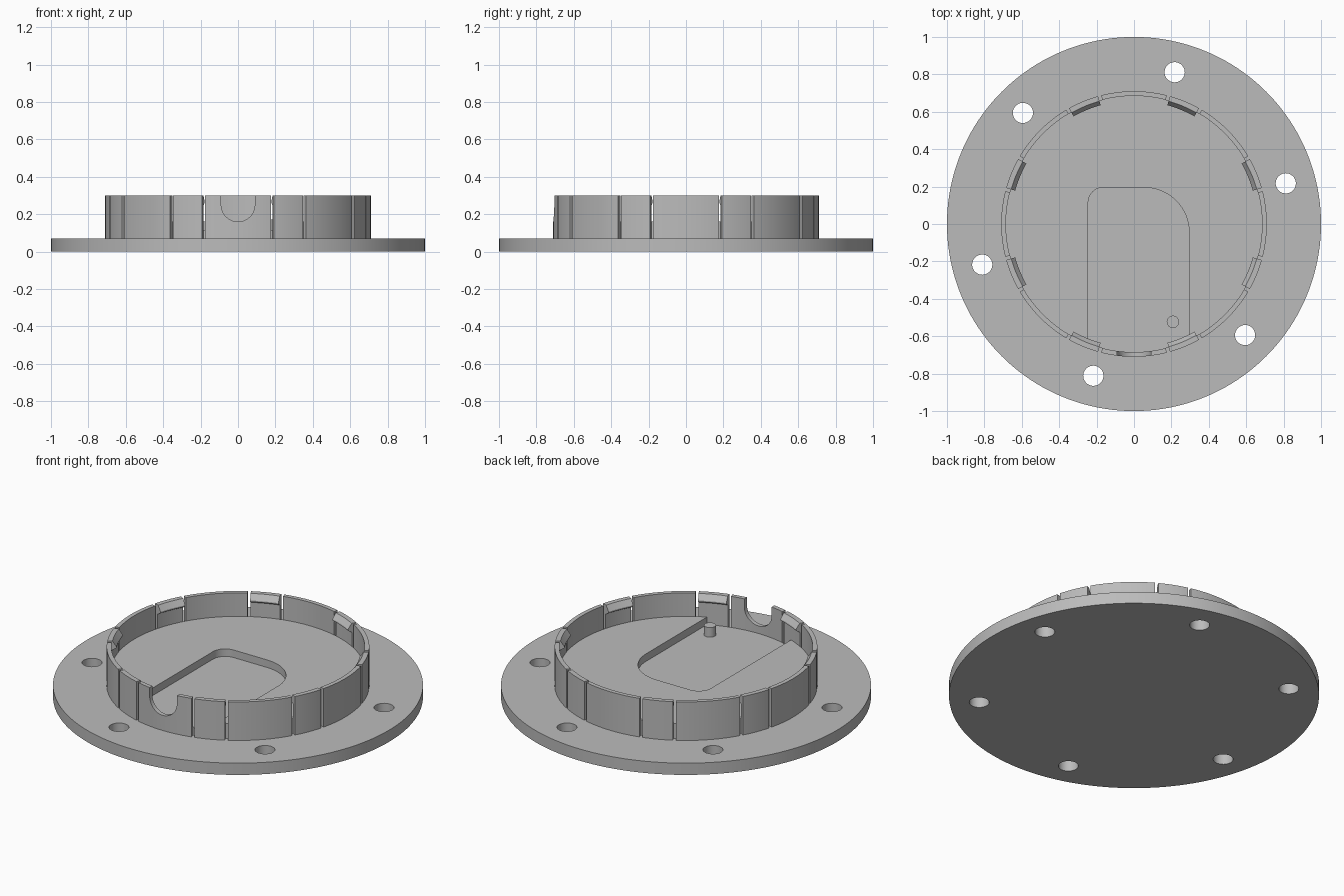
import bpy, bmesh, math
from math import sin, cos, radians, pi

if "Cube" in bpy.data.objects:
    bpy.data.objects.remove(bpy.data.objects["Cube"])

BASE_TOP, FLOOR_TOP, POCKET_Z, WALL_TOP = 0.07, 0.16, 0.115, 0.30
R_OUT, R_IN = 0.71, 0.685

grey = bpy.data.materials.new("plain grey")
grey.diffuse_color = (0.5, 0.5, 0.5, 1)
grey.use_nodes = True
grey.node_tree.nodes["Principled BSDF"].inputs["Base Color"].default_value = grey.diffuse_color


def make(name, bm):
    bmesh.ops.recalc_face_normals(bm, faces=bm.faces)
    me = bpy.data.meshes.new(name)
    bm.to_mesh(me)
    bm.free()
    me.materials.append(grey)
    ob = bpy.data.objects.new(name, me)
    bpy.context.collection.objects.link(ob)
    return ob


def prism(name, outline, z0, z1):
    """Extrude a flat outline from z0 to z1."""
    bm = bmesh.new()
    f = bm.faces.new([bm.verts.new((x, y, z0)) for x, y in outline])
    top = bmesh.ops.extrude_face_region(bm, geom=[f])["geom"]
    bmesh.ops.translate(bm, vec=(0, 0, z1 - z0),
                        verts=[v for v in top if isinstance(v, bmesh.types.BMVert)])
    return make(name, bm)


def arc(cx, cy, r, a0, a1, n):
    return [(cx + r * cos(radians(a0 + (a1 - a0) * i / n)),
             cy + r * sin(radians(a0 + (a1 - a0) * i / n))) for i in range(n + 1)]


def disc(name, x, y, r, z0, z1, n):
    return prism(name, arc(x, y, r, 0, 360, n)[:-1], z0, z1)


def sweep(name, profile, a0, a1, step=1.2):
    """Sweep a closed (radius, z) profile around z between two angles."""
    n = max(2, round((a1 - a0) / step))
    bm = bmesh.new()
    rows = []
    for i in range(n + 1):
        a = radians(a0 + (a1 - a0) * i / n)
        rows.append([bm.verts.new((r * cos(a), r * sin(a), z)) for r, z in profile])
    k = len(profile)
    for p, q in zip(rows, rows[1:]):
        for j in range(k):
            bm.faces.new((p[j], p[(j + 1) % k], q[(j + 1) % k], q[j]))
    bm.faces.new(rows[0])
    bm.faces.new(rows[-1])
    return make(name, bm)


def cut(ob, cutter):
    """Subtract the cutter for good and delete it."""
    cutter.hide_render = True
    m = ob.modifiers.new("cut", "BOOLEAN")
    m.operation, m.solver, m.object = "DIFFERENCE", "EXACT", cutter
    bpy.context.view_layer.update()
    dg = bpy.context.evaluated_depsgraph_get()
    me = bpy.data.meshes.new_from_object(ob.evaluated_get(dg))
    ob.modifiers.clear()
    ob.data = me
    bpy.data.objects.remove(cutter)


# Flange with six screw holes
flange = disc("flange", 0, 0, 1.0, 0, BASE_TOP, 160)
for k in range(6):
    a = radians(15 + 60 * k)
    cut(flange, disc("hole_cutter", 0.84 * cos(a), 0.84 * sin(a), 0.054, -0.1, 0.2, 32))

# Raised floor with a round-cornered pocket that is open to the front wall
floor = disc("raised_floor", 0, 0, R_IN + 0.001, BASE_TOP - 0.005, FLOOR_TOP, 160)
pocket = ([(-0.245, -0.8), (0.295, -0.8)] + arc(0.055, -0.045, 0.24, 0, 90, 16)
          + arc(-0.165, 0.115, 0.08, 90, 180, 10))
cut(floor, prism("pocket_cutter", pocket, POCKET_Z, 0.4))

# Locating peg in the pocket
disc("peg", 0.208, -0.523, 0.033, POCKET_Z - 0.005, 0.172, 32)

# Wall sections and hooked snap clips, separated by narrow slots
z0, gap = BASE_TOP - 0.005, 0.7
wall = [(R_OUT, z0), (R_OUT, WALL_TOP), (R_IN, WALL_TOP), (R_IN, z0)]
clip = [(R_OUT, z0), (R_OUT, WALL_TOP), (0.682, WALL_TOP), (0.66, 0.268),
        (0.66, 0.26), (R_IN, 0.245), (R_IN, z0)]
for k in range(4):
    q = 90 * k
    s = sweep("wall_section", wall, q - 15 + gap, q + 15 - gap)
    if k == 3:
        # U-shaped cable notch in the front section
        bm = bmesh.new()
        u = [(0.09, 0.4)] + [(x, z) for x, z in arc(0, 0.25, 0.09, 0, -180, 24)] + [(-0.09, 0.4)]
        f = bm.faces.new([bm.verts.new((x, -0.8, z)) for x, z in u])
        g = bmesh.ops.extrude_face_region(bm, geom=[f])["geom"]
        bmesh.ops.translate(bm, vec=(0, 0.3, 0),
                            verts=[v for v in g if isinstance(v, bmesh.types.BMVert)])
        cut(s, make("notch_cutter", bm))
    sweep("snap_clip", clip, q + 15 + gap, q + 30 - gap)
    sweep("wall_section", wall, q + 30 + gap, q + 60 - gap)
    sweep("snap_clip", clip, q + 60 + gap, q + 75 - gap)

# Smooth the round sides, keep the edges crisp
bpy.ops.object.select_all(action="SELECT")
bpy.context.view_layer.objects.active = flange
bpy.ops.object.shade_smooth_by_angle(angle=radians(20))
